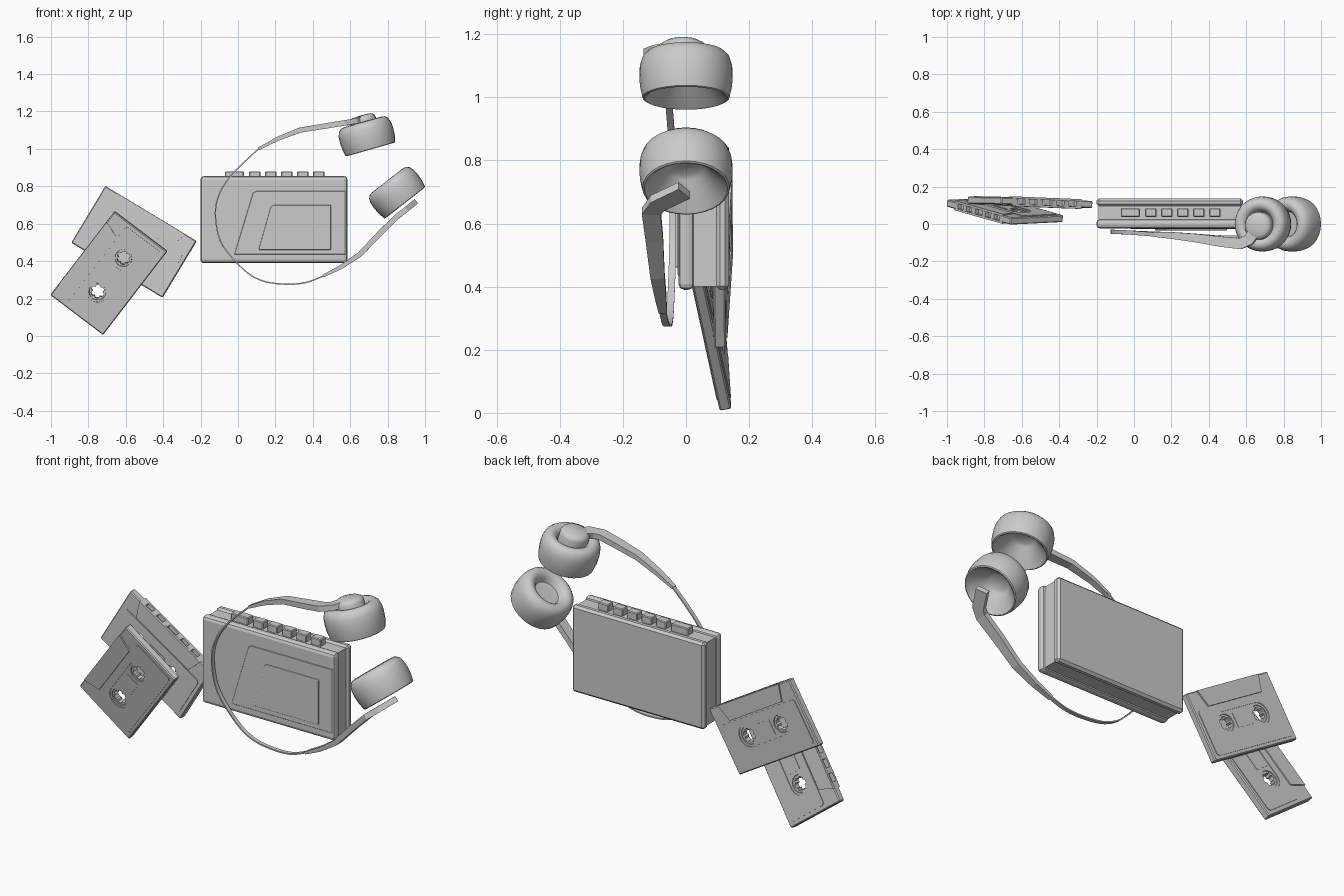
import bpy, bmesh, math
from mathutils import Vector, Matrix

if "Cube" in bpy.data.objects:
    bpy.data.objects.remove(bpy.data.objects["Cube"])

def add(name, bm, mat=None, smooth=None):
    bmesh.ops.recalc_face_normals(bm, faces=bm.faces[:])
    me = bpy.data.meshes.new(name)
    bm.to_mesh(me)
    bm.free()
    ob = bpy.data.objects.new(name, me)
    bpy.context.collection.objects.link(ob)
    if mat:
        ob.matrix_world = mat
    if smooth:
        bpy.ops.object.select_all(action='DESELECT')
        ob.select_set(True)
        bpy.context.view_layer.objects.active = ob
        bpy.ops.object.shade_smooth_by_angle(angle=math.radians(smooth))
    return ob

def bevel(ob, width, segments=2):
    m = ob.modifiers.new("bevel", 'BEVEL')
    m.width, m.segments, m.limit_method = width, segments, 'ANGLE'
    return ob

def prism_into(bm, pts, a, b):
    """Extrude a 2D outline along local z from a to b."""
    lo = [bm.verts.new((x, y, a)) for x, y in pts]
    hi = [bm.verts.new((x, y, b)) for x, y in pts]
    n = len(pts)
    bm.faces.new(lo)
    bm.faces.new(hi)
    for i in range(n):
        bm.faces.new((lo[i], lo[(i + 1) % n], hi[(i + 1) % n], hi[i]))

def prism(name, pts, a, b, mat=None):
    bm = bmesh.new()
    prism_into(bm, pts, a, b)
    return add(name, bm, mat)

def rect(x0, x1, y0, y1):
    return [(x0, y0), (x1, y0), (x1, y1), (x0, y1)]

def circle(cx, cy, r, n=24, start=0.0, span=2 * math.pi, closed=True):
    d = n if closed else n - 1
    return [(cx + r * math.cos(start + span * i / d), cy + r * math.sin(start + span * i / d)) for i in range(n)]

def cut(ob, cutter):
    m = ob.modifiers.new("cut", 'BOOLEAN')
    m.operation, m.solver, m.object = 'DIFFERENCE', 'EXACT', cutter
    cutter.hide_render = True
    cutter.hide_set(True)

# local x, y, z -> world x, z, -y : outlines drawn in the front view
FRONT = Matrix(((1, 0, 0, 0), (0, 0, -1, 0), (0, 1, 0, 0), (0, 0, 0, 1)))

# ---- Player body: back shell, inset middle, front shell
bevel(prism("player_back_shell", rect(-.20, .582, .39, .853), -.136, -.095, FRONT), .012, 1)
prism("player_middle", rect(-.19, .572, .40, .843), -.096, -.024, FRONT)
bevel(prism("player_front_shell", rect(-.20, .585, .39, .855), -.026, .024, FRONT), .018, 2)
bevel(prism("player_door", [(-.02, .435), (.575, .435), (.575, .775), (.10, .775), (.08, .765)], .02, .027, FRONT), .002, 1)
bevel(prism("player_window", [(.11, .46), (.497, .46), (.497, .70), (.19, .70), (.175, .69)], .02, .034, FRONT), .005, 2)
for i, (x0, x1) in enumerate([(-.07, .032)] + [(.06 + .0855 * k, .12 + .0855 * k) for k in range(5)]):
    bevel(prism(f"player_button_{i}", rect(x0, x1, .83, .88), -.084, -.038, FRONT), .004, 1)

# ---- Cassettes
def cassette(tag, centre, ex, ey):
    ex = Vector(ex).normalized()
    ey = Vector(ey)
    ey = (ey - ex * ey.dot(ex)).normalized()
    n = ex.cross(ey)
    mat = Matrix.Translation(centre) @ Matrix((ex, ey, n)).transposed().to_4x4()
    hubs = [(-.115, .012), (.115, .012)]
    # cutters: hub holes and tape-edge slots, and the oval recess in the labels
    bm = bmesh.new()
    for c in hubs:
        prism_into(bm, circle(*c, .046), -.05, .05)
    for x, w in [(0, .06), (-.085, .045), (.085, .045), (-.16, .045), (.16, .045)]:
        prism_into(bm, rect(x - w / 2, x + w / 2, -.20, -.155), -.014, .014)
    holes = add(tag + "_hole_cutter", bm, mat)
    oval = circle(.115, .012, .058, 13, -math.pi / 2, math.pi, False) + \
        circle(-.115, .012, .058, 13, math.pi / 2, math.pi, False)
    oval_cut = prism(tag + "_oval_cutter", oval, -.06, .06, mat)
    # shell and thick tape edge
    shell = bevel(prism(tag + "_shell", rect(-.285, .285, -.177, .177), -.019, .019, mat), .005, 1)
    cut(shell, holes)
    edge = prism(tag + "_tape_edge", [(-.215, -.1765), (.215, -.1765), (.185, -.088), (-.185, -.088)], -.026, .026, mat)
    cut(edge, holes)
    # raised labels and centre windows on both sides
    for side, s in (("front", -1), ("back", 1)):
        a, b = sorted((s * .018, s * .0225))
        lab = prism(f"{tag}_label_{side}", [(-.25, -.08), (.25, -.08), (.262, -.068), (.262, .145), (.25, .157),
                                            (-.25, .157), (-.262, .145), (-.262, -.068)], a, b, mat)
        cut(lab, oval_cut)
        a, b = sorted((s * .018, s * .021))
        prism(f"{tag}_window_{side}", rect(-.052, .052, -.027, .05), a, b, mat)
    # toothed hubs, outline with six inward teeth
    for i, (cx, cy) in enumerate(hubs):
        bm = bmesh.new()
        N = 24
        ring = []
        for k in range(N):
            r = .027 if k % 4 == 0 else .036
            a = 2 * math.pi * k / N
            c, s = math.cos(a), math.sin(a)
            ring.append([bm.verts.new((cx + q * c, cy + q * s, z)) for q, z in
                         ((r, -.015), (.045, -.015), (.045, .015), (r, .015))])
        for k in range(N):
            p, q = ring[k], ring[(k + 1) % N]
            for j in range(4):
                bm.faces.new((p[j], p[(j + 1) % 4], q[(j + 1) % 4], q[j]))
        add(f"{tag}_hub_{i}", bm, mat)

cassette("cassette_near", (-.69, .070, .337), (.6, -.17, .78), (.795, .04, -.606))
cassette("cassette_far", (-.556, .116, .503), (.856, -.035, -.516), (-.516, .01, -.856))

# ---- Headphones
def lathe(name, profile, base, angle, n=28):
    bm = bmesh.new()
    rings = []
    for r, h in profile:
        if r == 0:
            rings.append([bm.verts.new((0, 0, h))] * n)
        else:
            rings.append([bm.verts.new((x, y, h)) for x, y in circle(0, 0, r, n)])
    for a, b in zip(rings, rings[1:]):
        for i in range(n):
            j = (i + 1) % n
            bm.faces.new(list(dict.fromkeys((a[i], a[j], b[j], b[i]))))
    mat = Matrix.Translation(base) @ Matrix.Rotation(-math.radians(angle), 4, 'Y')
    return add(name, bm, mat, 40)

CUP = [(0, .09), (.045, .09), (.06, .08), (.125, .004), (.132, 0), (.138, .003), (.146, .04), (.148, .08), (.146, .11),
       (.138, .135), (.122, .15), (.105, .153), (.088, .147), (.075, .133), (.066, .112), (0, .108)]
lathe("ear_cup_upper", CUP, (.709, 0, .997), 16)
lathe("ear_cup_lower", CUP, (.893, 0, .711), 38)
lathe("ear_cap", [(0, .11), (.074, .11), (.074, .165), (.068, .178), (.052, .187), (0, .19)], (.709, -.01, .997), 16)

def sweep(name, path, sizes, smooth=None):
    """Rectangular strip along a path; sizes are (in-plane, depth)."""
    pts = [Vector(p) for p in path]
    bm = bmesh.new()
    secs = []
    for i, p in enumerate(pts):
        t = (pts[min(i + 1, len(pts) - 1)] - pts[max(i - 1, 0)]).normalized()
        nrm = Vector((-t.z, 0, t.x)).normalized()
        b = nrm.cross(t)
        w, d = sizes[i] if len(sizes) > 1 else sizes[0]
        secs.append([bm.verts.new(p + nrm * (u * w / 2) + b * (v * d / 2)) for u, v in
                     ((-1, -1), (1, -1), (1, 1), (-1, 1))])
    for a, c in zip(secs, secs[1:]):
        for j in range(4):
            bm.faces.new((a[j], a[(j + 1) % 4], c[(j + 1) % 4], c[j]))
    bm.faces.new(secs[0])
    bm.faces.new(secs[-1])
    return add(name, bm, None, smooth)

def smooth_path(path, steps=5):
    P = [Vector(p) for p in path]
    P = [2 * P[0] - P[1]] + P + [2 * P[-1] - P[-2]]
    out = []
    for a, b, c, d in zip(P, P[1:], P[2:], P[3:]):
        for k in range(steps):
            t = k / steps
            out.append(.5 * (2 * b + (c - a) * t + (2 * a - 5 * b + 4 * c - d) * t * t + (3 * b - a - 3 * c + d) * t ** 3))
    return out + [P[-2]]

band = [(.13, -.057, 1.01), (.11, -.056, 1.0), (-.035, -.045, .86), (-.105, -.042, .745), (-.12, -.041, .63), (-.085, -.043, .49),
        (.03, -.048, .355), (.13, -.052, .295), (.25, -.057, .277), (.36, -.065, .285), (.455, -.073, .32), (.48, -.074, .333)]
sweep("headband", smooth_path(band), [(.007, .022)], 40)
SIZES = [(.014, .026), (.022, .036), (.027, .045), (.029, .055), (.029, .06), (.029, .06), (.029, .06)]
sweep("arm_upper", [(.11, -.056, 1.0), (.21, -.062, 1.053), (.33, -.075, 1.10), (.47, -.095, 1.123),
                    (.57, -.105, 1.139), (.615, -.085, 1.146), (.665, -.01, 1.16)], SIZES)
sweep("arm_lower", [(.455, -.073, .32), (.55, -.08, .368), (.65, -.09, .435), (.76, -.10, .55),
                    (.85, -.11, .638), (.885, -.09, .665), (.935, -.005, .705)], SIZES)
